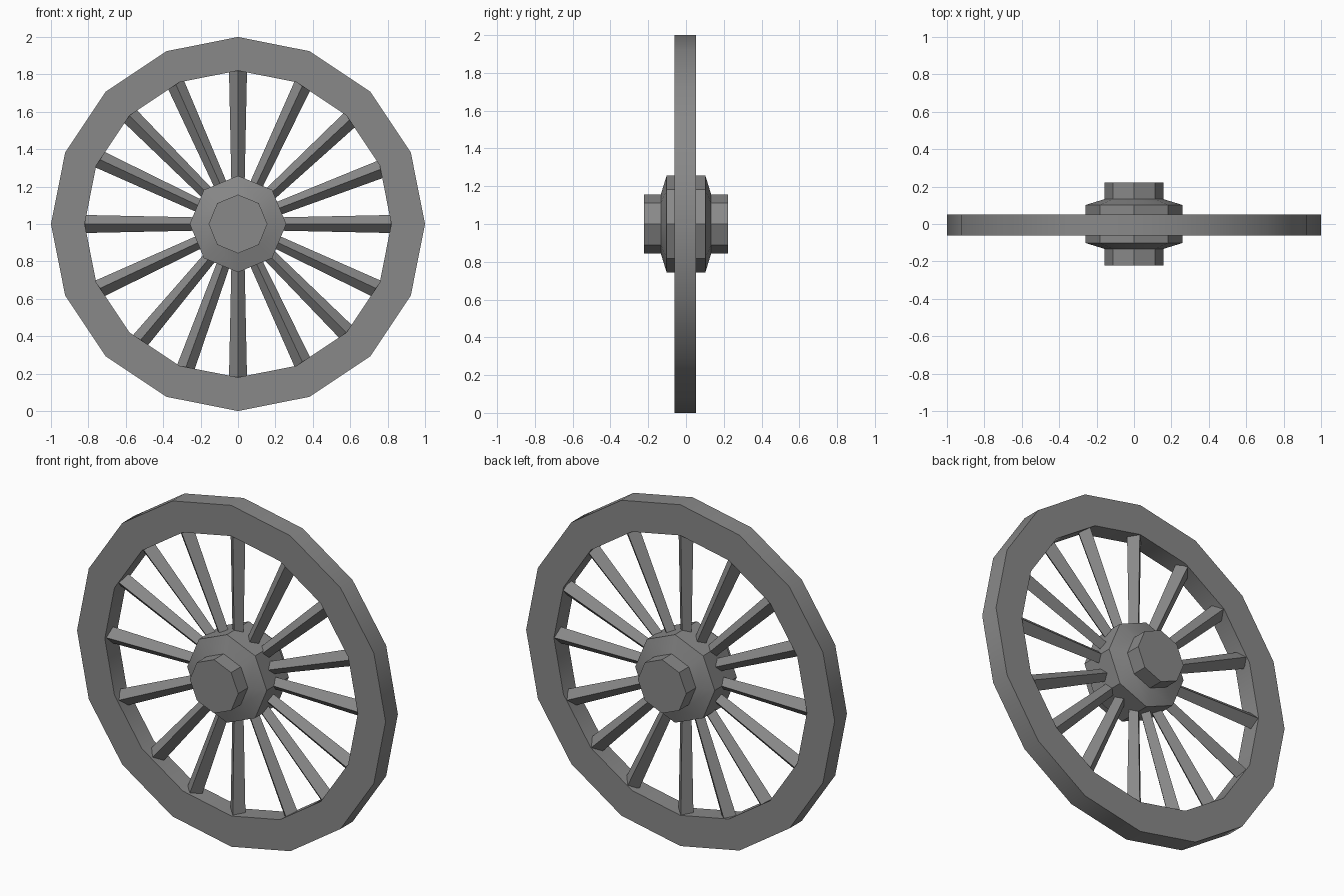
import bpy, bmesh, math
from mathutils import Matrix

if "Cube" in bpy.data.objects:
    bpy.data.objects.remove(bpy.data.objects["Cube"], do_unlink=True)

GREY = (0.25, 0.25, 0.25, 1)
grey = bpy.data.materials.new("grey")
grey.use_nodes = True
grey.diffuse_color = GREY
grey.node_tree.nodes["Principled BSDF"].inputs["Base Color"].default_value = GREY

CENTRE = Matrix.Translation((0, 0, 1))


def finish(name, bm, smooth=True):
    bmesh.ops.recalc_face_normals(bm, faces=bm.faces)
    mesh = bpy.data.meshes.new(name)
    bm.to_mesh(mesh)
    bm.free()
    mesh.materials.append(grey)
    obj = bpy.data.objects.new(name, mesh)
    obj.matrix_world = CENTRE
    bpy.context.collection.objects.link(obj)
    if smooth:
        bpy.ops.object.select_all(action='DESELECT')
        obj.select_set(True)
        bpy.context.view_layer.objects.active = obj
        bpy.ops.object.shade_smooth_by_angle(angle=math.radians(30))
    return obj


def lathe(name, profile, sides, closed=False):
    """Turn a (radius, y) profile about the axle; open profiles get end caps."""
    bm = bmesh.new()
    rings = []
    for r, y in profile:
        angles = [math.tau * i / sides for i in range(sides)]
        rings.append([bm.verts.new((r * math.sin(a), y, r * math.cos(a))) for a in angles])
    pairs = list(zip(rings, rings[1:]))
    if closed:
        pairs.append((rings[-1], rings[0]))
    else:
        bm.faces.new(rings[0])
        bm.faces.new(rings[-1])
    for a, b in pairs:
        for i in range(sides):
            j = (i + 1) % sides
            bm.faces.new((a[i], a[j], b[j], b[i]))
    return finish(name, bm)


# Rim: sixteen-sided flat ring
lathe("rim", [(1, -0.062), (1, 0.052), (0.82, 0.052), (0.82, -0.062)], 16, closed=True)

# Hub: eight-sided barrel with bevelled shoulders and axle caps
half = [(0.157, 0.222), (0.157, 0.133), (0.258, 0.102)]
lathe("hub", half + [(r, -y) for r, y in reversed(half)], 8)

# Spokes: tapered, diamond-shaped bars, slightly uneven as if hand fitted
INNER, OUTER = 0.15, 0.86
SPOKE_ANGLES = (0, 25, 47, 69, 90, 115, 135, 155,
                180, 200, 220, 245, 270, 295, 315, 336)
for n, degrees in enumerate(SPOKE_ANGLES, 1):
    bm = bmesh.new()
    bmesh.ops.create_cone(bm, cap_ends=True, segments=4, radius1=0.034, radius2=0.049,
                          depth=OUTER - INNER,
                          matrix=Matrix.Translation((0, 0, (INNER + OUTER) / 2)))
    bm.transform(Matrix.Rotation(math.radians(degrees), 4, 'Y'))
    finish(f"spoke_{n:02d}", bm, smooth=False)
